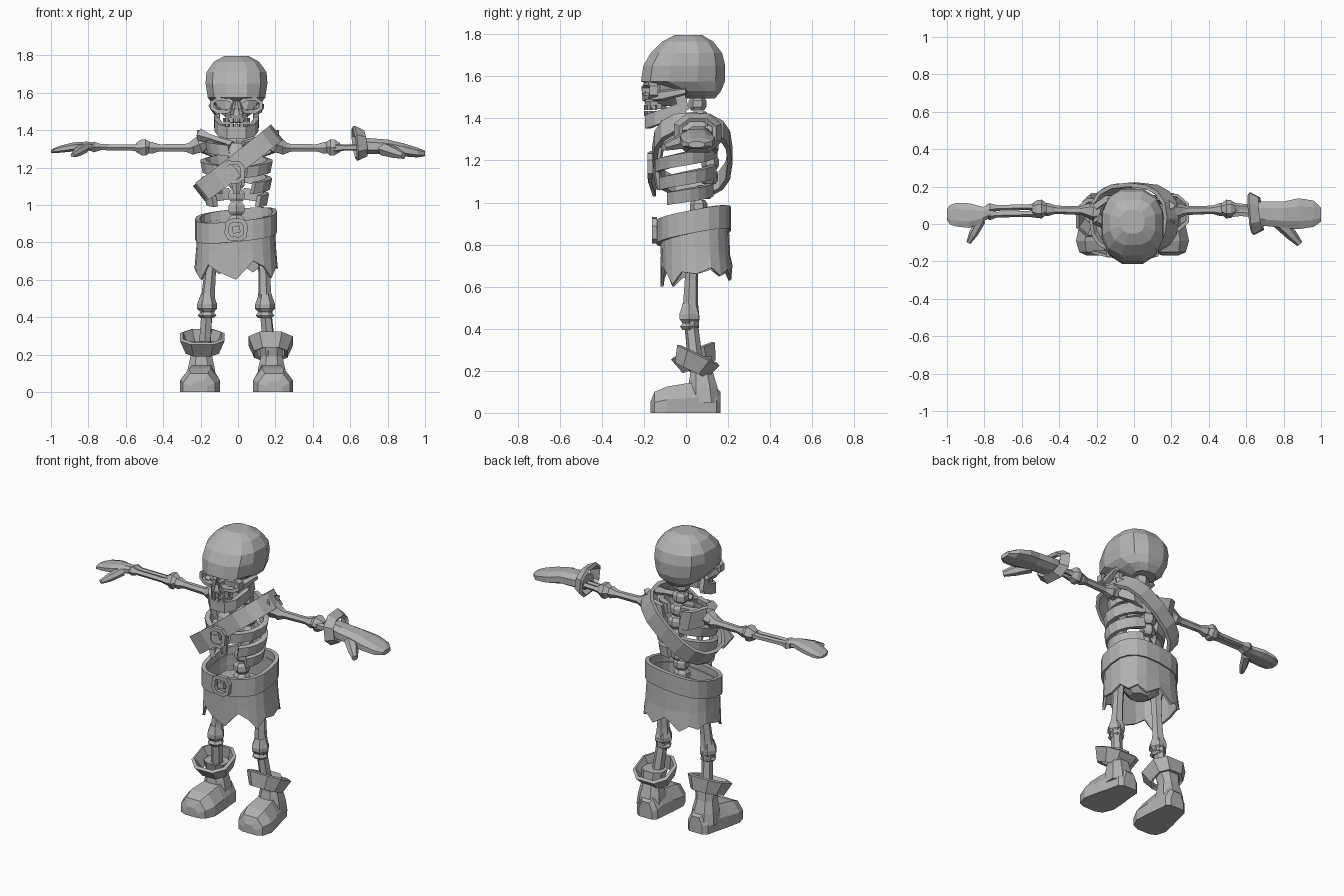
import bpy, bmesh, math
from mathutils import Vector, Matrix

cube = bpy.data.objects.get("Cube")
if cube:
    bpy.data.objects.remove(cube)

grey = bpy.data.materials.new("plain_grey")
grey.use_nodes = True
colour = (0.45, 0.45, 0.45, 1)
grey.diffuse_color = colour
grey.node_tree.nodes["Principled BSDF"].inputs["Base Color"].default_value = colour


def skin(name, rows, closed=True, caps=True, thick=0):
    """Skin quads between rows of points; thin sheets get a thickness."""
    bm = bmesh.new()
    grid = [[bm.verts.new(p) for p in row] for row in rows]
    n = len(grid[0])
    for a, b in zip(grid, grid[1:]):
        for i in range(n if closed else n - 1):
            j = (i + 1) % n
            bm.faces.new((a[i], a[j], b[j], b[i]))
    if caps and not thick:
        bm.faces.new(grid[0])
        bm.faces.new(grid[-1])
    bmesh.ops.recalc_face_normals(bm, faces=bm.faces)
    me = bpy.data.meshes.new(name)
    bm.to_mesh(me)
    bm.free()
    me.materials.append(grey)
    ob = bpy.data.objects.new(name, me)
    bpy.context.collection.objects.link(ob)
    if thick:
        mod = ob.modifiers.new("thickness", 'SOLIDIFY')
        mod.thickness, mod.offset = thick, 0
    return ob


def oval(c, u, v, n=8, power=2.0, turn=0.0):
    """Points of a rounded oval around c with half axes u and v."""
    c, u, v = Vector(c), Vector(u), Vector(v)
    pts = []
    for i in range(n):
        a = math.tau * i / n + turn
        k, s = math.cos(a), math.sin(a)
        e = 2 / power
        pts.append(c + u * math.copysign(abs(k) ** e, k) + v * math.copysign(abs(s) ** e, s))
    return pts


def stack(name, rings, n=8, power=2.0):
    """Loft up z from (z, cx, cy, rx, ry)."""
    return skin(name, [oval((x, y, z), (rx, 0, 0), (0, ry, 0), n, power, math.pi / n)
                       for z, x, y, rx, ry in rings])


def bone(name, p, q, profile, n=6):
    """Shaft from p to q with (fraction, radius) stations."""
    p, q = Vector(p), Vector(q)
    rot = (q - p).to_track_quat('Z', 'Y')
    u, v = rot @ Vector((1, 0, 0)), rot @ Vector((0, 1, 0))
    return skin(name, [oval(p.lerp(q, t), u * r, v * r, n) for t, r in profile])


def ribbon(name, pts, up, thick, closed=False):
    up = Vector(up)
    pts = [Vector(p) for p in pts]
    return skin(name, [[p - up for p in pts], [p + up for p in pts]], closed, False, thick)


def box(name, c, size, rot=(0, 0, 0)):
    ob = skin(name, [[(x / 2, y / 2, z / 2) for x, y in ((-1, -1), (1, -1), (1, 1), (-1, 1))]
                     for z in (-1, 1)])
    ob.location, ob.scale, ob.rotation_euler = c, size, rot
    return ob


SHAFT = [(0, .03), (.1, .042), (.25, .024), (.75, .022), (.9, .036), (1, .028)]
SIDES = {-1: "right", 1: "left"}

# Skull
HX = -.008
stack("cranium", [(1.495, HX, .07, .07, .07), (1.53, HX, .05, .125, .12),
                  (1.575, HX, -.015, .158, .205), (1.65, HX, -.008, .17, .2),
                  (1.71, HX, .002, .165, .175), (1.765, HX, .008, .125, .125),
                  (1.797, HX, .012, .065, .065)], 12, 2.5)
stack("face_core", [(1.46, HX, -.1, .05, .06), (1.5, HX, -.09, .1, .07),
                    (1.58, HX, -.08, .13, .08)], 8, 3)
stack("upper_jaw", [(1.445, HX, -.14, .06, .05), (1.48, HX, -.145, .065, .055),
                    (1.515, HX, -.14, .04, .05)], 8, 2.6)
for s, side in SIDES.items():
    socket = oval((HX + s * .075, -.172, 1.533), (.058, 0, 0), (0, 0, .036), 8, 2.4, math.pi / 8)
    for p in socket:
        p.y += abs(p.x - HX) * .3 - .02
    ribbon(side + "_eye_socket", socket, (0, .02, 0), .02, True)
    bone(side + "_cheekbone", (HX + s * .1, -.16, 1.5), (HX + s * .135, .0, 1.53),
         [(0, .02), (.3, .028), (1, .016)], 5)
    bone(side + "_nose_bone", (HX + s * .012, -.2, 1.555), (HX + s * .03, -.195, 1.485),
         [(0, .012), (1, .014)], 4)
ribbon("lower_jaw", [(HX + x, y, z) for x, y, z in
       ((-.105, 0, 1.455), (-.102, -.07, 1.425), (-.085, -.14, 1.4), (-.045, -.18, 1.385),
        (.045, -.18, 1.385), (.085, -.14, 1.4), (.102, -.07, 1.425), (.105, 0, 1.455))],
       (0, 0, .033), .03)
for s in (-1, 1):
    box(SIDES[s] + "_jaw_hinge", (HX + s * .105, -.02, 1.475), (.028, .05, .08), (.25, 0, 0))
for i in range(7):
    a = (i - 3) * .38
    x, y = HX + .068 * math.sin(a), -.12 - .072 * math.cos(a)
    for row, z in (("upper", 1.452), ("lower", 1.424)):
        box(f"{row}_tooth_{i}", (x, y, z), (.018, .016, .024), (0, 0, a))

# Spine, pelvis and breastbone
SPINE = [(1.47, .055), (1.4, .065), (1.33, .09), (1.26, .11), (1.19, .115),
         (1.12, .11), (1.05, .085), (.98, .06), (.91, .05), (.84, .05)]
for i, (z, y) in enumerate(SPINE):
    stack(f"vertebra_{i}", [(z - .033, HX, y, .035, .03), (z - .015, HX, y, .05, .042),
                            (z + .015, HX, y, .05, .042), (z + .033, HX, y, .035, .03)], 6)
stack("pelvis", [(.72, HX, .03, .06, .05), (.77, HX, .03, .14, .08), (.85, HX, .04, .13, .08)], 8)
stack("breastbone", [(1.06, HX, -.125, .02, .015), (1.16, HX, -.14, .04, .02),
                     (1.29, HX, -.12, .05, .02), (1.33, HX, -.1, .03, .02)], 6)

# Ribs sweep from the spine round to the front, dropping as they go
RIBS = [(1.34, .05, .15, .125, 2.9), (1.245, .07, .175, .14, 2.85),
        (1.15, .06, .17, .135, 2.6), (1.06, .04, .155, .12, 2.3)]
for s, side in SIDES.items():
    for i, (z, drop, rx, ry, reach) in enumerate(RIBS):
        path = []
        for k in range(8):
            a = .25 + (reach - .25) * k / 7
            path.append((HX + s * rx * math.sin(a), .0 + ry * math.cos(a), z - drop * k / 7))
        ribbon(f"{side}_rib_{i}", path, (s * .006, 0, .03), .03)

    # Collarbone and shoulder blade
    bone(side + "_collarbone", (s * .03, -.1, 1.32), (s * .2, .03, 1.375),
         [(0, .024), (.3, .02), (.7, .022), (1, .036)], 5)
    ribbon(side + "_shoulder_blade", [(s * .06, .13, 1.29), (s * .13, .14, 1.31), (s * .2, .09, 1.34)],
           (s * .012, 0, .06), .03)
    bone(side + "_shoulder_joint", (s * .17, .06, 1.335), (s * .25, .07, 1.305),
         [(0, .035), (.4, .052), (1, .035)])

    # Arms
    bone(side + "_upper_arm", (s * .21, .07, 1.305), (s * .49, .078, 1.305), SHAFT)
    bone(side + "_elbow", (s * .465, .08, 1.31), (s * .545, .08, 1.305),
         [(0, .028), (.35, .05), (.65, .048), (1, .028)])
    for dy in (-.018, .018):
        bone(f"{side}_forearm_{'front' if dy < 0 else 'back'}", (s * .51, .075 + dy, 1.305),
             (s * .79, .068 + dy, 1.31), [(0, .026), (.2, .017), (.8, .017), (.93, .03), (1, .02)], 5)

    # Legs
    hip, knee, ankle = (s * .135, .03, .8), (s * .155 - .01, .02, .46), (s * .175 - .005, .05, .2)
    bone(side + "_thigh", hip, knee, [(0, .05), (.15, .035), (.5, .032), (.8, .036), (1, .045)])
    bone(side + "_knee", Vector(knee) + Vector((0, -.005, .06)), Vector(knee) - Vector((0, .005, .065)),
         [(0, .035), (.4, .053), (.6, .053), (.75, .036), (.88, .05), (1, .036)])
    bone(side + "_shin", knee, ankle, [(0, .045), (.25, .033), (1, .036)])

    # Boots: foot, shaft and tilted cuff
    bx = s * .188 - .008
    foot = [(-.168, .045, .055), (-.15, .085, .1), (-.09, .107, .125), (0, .095, .14),
            (.09, .078, .15), (.145, .07, .12), (.165, .045, .1)]
    skin(side + "_boot_foot", [[(bx + s * (-.08 * y) + w * kx, y, h * kz) for kx, kz in
         ((-1, 0), (-1, .5), (-.55, 1), (.55, 1), (1, .5), (1, 0))] for y, w, h in foot])
    stack(side + "_boot_shaft", [(.05, bx, .085, .085, .08), (.12, bx, .08, .078, .075),
                                 (.19, bx, .075, .062, .058), (.27, bx - s * .005, .06, .075, .065)], 8, 2.4)
    tilt = Matrix.Rotation(-.45 if s > 0 else .38, 3, 'X')
    mid = Vector((bx - s * .005, .045, .245 if s > 0 else .265))
    skin(side + "_boot_cuff", [[mid + tilt @ p for p in oval((0, 0, z), (rx, 0, 0), (0, ry, 0), 8, 2.6, math.pi / 8)]
         for z, rx, ry in ((-.045, .085, .08), (.035, .118, .11))], True, False, .02)

# Bare right hand
def hand(name, stations, n=8):
    skin(name, [oval((x, y, z), (0, ry, 0), (0, 0, rz), n, 2.4, math.pi / n)
                for x, y, z, ry, rz in stations])

hand("right_hand", [(-.77, .065, 1.31, .03, .025), (-.81, .05, 1.315, .045, .025),
                    (-.88, .045, 1.31, .07, .026), (-.95, .05, 1.298, .068, .02),
                    (-.985, .05, 1.29, .055, .014), (-1.0, .05, 1.287, .03, .008)])
bone("right_thumb", (-.82, .02, 1.305), (-.885, -.1, 1.265), [(0, .028), (.6, .024), (1, .012)])

# Left glove with flared cuff
hand("left_glove", [(.64, .06, 1.32, .06, .045), (.7, .055, 1.315, .07, .045),
                    (.8, .05, 1.31, .075, .042), (.88, .055, 1.295, .088, .038),
                    (.96, .055, 1.28, .075, .028), (1.0, .05, 1.275, .04, .015)])
bone("left_thumb", (.78, .01, 1.3), (.885, -.105, 1.262), [(0, .04), (.6, .03), (1, .018)])
skin("left_glove_cuff", [oval((x, .055, 1.33), (-dx, r, 0), (dz, 0, rz), 8, 2.4, math.pi / 8)
     for x, r, rz, dx, dz in ((.625, .112, .09, .01, -.01), (.675, .085, .065, .01, -.01))], True, False, .02)

# Shoulder sash, a flat hoop lying on a slant
along, across = Vector((.786, 0, .618)), Vector((-.618, 0, .786))
ribbon("shoulder_sash", oval((0, .03, 1.225), along * .255, (0, .18, 0), 16, 2.5), across * .052, .022, True)
ribbon("sash_tail", [Vector((-.02, -.165, 1.2)), Vector((-.1, -.172, 1.14)), Vector((-.19, -.15, 1.075))],
       across * .058, .015)


def buckle(name, c, r, turn):
    """Eight-sided frame with a small centre piece."""
    ribbon(name + "_frame", oval(c, (r, 0, 0), (0, 0, r), 8, 3, turn), (0, .012, 0), .024, True)
    box(name + "_pin", c, (r * .8, .02, r * .7), (0, -turn, 0))


buckle("sash_buckle", (-.025, -.17, 1.175), .052, .3)

# Belt and ragged skirt
def slant(pts):
    return [Vector((p.x, p.y, p.z + .1 * p.x + .2 * (p.y - .03))) for p in pts]

N = 20
belt = slant(oval((-.01, .037, .89), (.207, 0, 0), (0, .165, 0), N, 2.7))
ribbon("belt", belt, (0, 0, .055), .025, True)
buckle("belt_buckle", (-.01, -.15, .868), .052, .2)
hem = [.66, .69, .65, .68, .64, .7, .63, .67, .65, .68,
       .66, .64, .6, .68, .64, .6, .7, .67, .61, .67]
top = slant(oval((-.01, .04, .9), (.198, 0, 0), (0, .155, 0), N, 2.7))
middle = oval((-.01, .045, .75), (.208, 0, 0), (0, .158, 0), N, 2.7)
bottom = oval((-.01, .05, 0), (.216, 0, 0), (0, .164, 0), N, 2.7)
for p, z in zip(bottom, hem):
    p.z = z
skin("ragged_skirt", [top, middle, bottom], True, False, .014)
